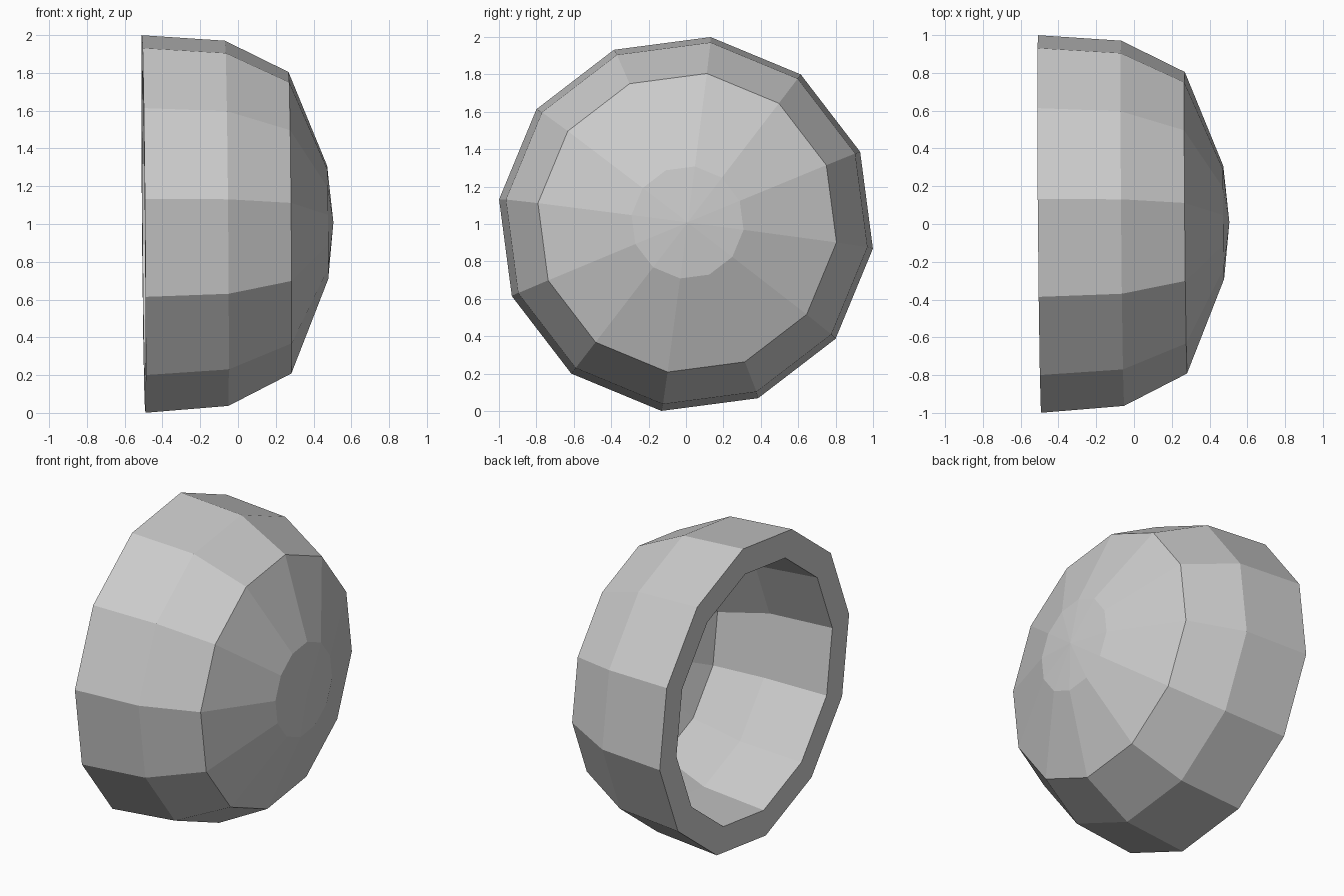
import bpy, bmesh
from math import radians, pi, cos, sin
from mathutils import Vector, Matrix

if "Cube" in bpy.data.objects:
    bpy.data.objects.remove(bpy.data.objects["Cube"])

SIDES = 12
# Closed bowl profile as (x along the axis, radius): outer tip -> rim -> inner tip
profile = [(0.505, 0), (0.475, 0.302), (0.275, 0.805), (-0.06, 0.975), (-0.50, 1.008),
           (-0.50, 0.83), (-0.07, 0.79), (0.215, 0.655), (0.385, 0.24), (0.41, 0)]

# Spin the profile round the x axis
bm = bmesh.new()
start = radians(-7.5)
verts = [bm.verts.new((x, r * cos(start), r * sin(start))) for x, r in profile]
edges = [bm.edges.new(pair) for pair in zip(verts, verts[1:])]
bmesh.ops.spin(bm, geom=verts + edges, cent=(0, 0, 0), axis=(1, 0, 0),
               angle=2 * pi, steps=SIDES, use_duplicate=False)
bmesh.ops.remove_doubles(bm, verts=bm.verts, dist=1e-4)
bmesh.ops.recalc_face_normals(bm, faces=bm.faces)

# Very slight tilt of the axis about the rim centre, then lift onto the ground
tilt = Matrix.Rotation(0.0085, 4, 'Z') @ Matrix.Rotation(-0.0085, 4, 'Y')
rim = Vector((-0.50, 0, 0))
bm.transform(Matrix.Translation(rim + Vector((0, 0, 1))) @ tilt @ Matrix.Translation(-rim))

mesh = bpy.data.meshes.new("bowl_shell")
bm.to_mesh(mesh)
bm.free()
bowl = bpy.data.objects.new("bowl_shell", mesh)
bpy.context.collection.objects.link(bowl)
